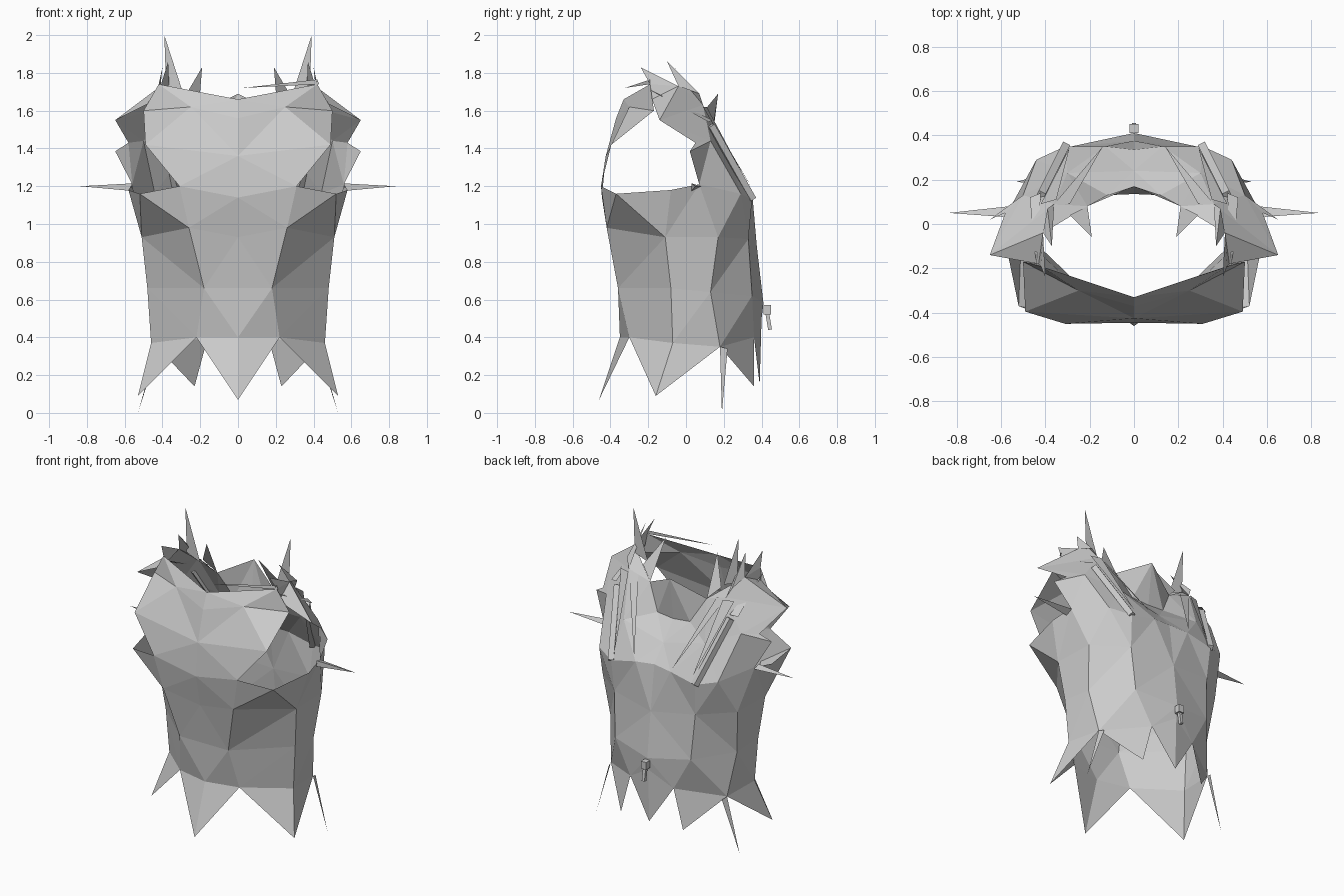
import bpy, bmesh
from mathutils import Vector

old = bpy.data.objects.get("Cube")
if old:
    bpy.data.objects.remove(old)

grey = bpy.data.materials.new("plain grey")
grey.use_nodes = True
COLOUR = (0.6, 0.6, 0.6, 1)
grey.diffuse_color = COLOUR
grey.node_tree.nodes["Principled BSDF"].inputs["Base Color"].default_value = COLOUR

# Named points of the left half, shared by the cloth panels and the spikes
P = {}


def ring(prefix, columns, *points):
    """Store one row of points as prefix_column."""
    for column, point in zip(columns.split(), points):
        P[prefix + "_" + column] = point


COLS = "mid front side rear back spine"
ring("chest", COLS, (0, -.445, 1.14), (.31, -.45, 1.2), (.58, -.08, 1.18),
     (.56, .07, 1.21), (.31, .35, 1.13), (0, .335, 1.18))
ring("chest", "corner blade seam", (.52, -.37, 1.16), (.44, .29, 1.16), (.13, .35, 1.17))
ring("waist", COLS, (0, -.4, .93), (.26, -.42, .98), (.51, -.11, .93),
     (.5, .17, .93), (.3, .33, .92), (0, .375, .88))
ring("hip", COLS, (0, -.36, .66), (.18, -.36, .66), (.48, -.08, .66),
     (.47, .13, .64), (.28, .35, .62), (0, .41, .58))
ring("hem", COLS, (0, -.35, .4), (.22, -.3, .4), (.46, -.07, .37),
     (.43, .18, .35), (.16, .36, .4), (0, .4, .5))
ring("bib", "mid edge", (0, -.425, 1.36), (.49, -.395, 1.42))
ring("collar", "mid half edge", (0, -.37, 1.56), (.25, -.3, 1.62), (.5, -.17, 1.6))
ring("neck", "mid front side crest rear nape spine", (0, -.33, 1.66), (.42, -.19, 1.74),
     (.41, -.04, 1.73), (.36, .09, 1.63), (.21, .08, 1.58), (.12, .13, 1.42), (0, .135, 1.41))
ring("yoke", "front tip arm rear back spine", (.43, -.18, 1.66), (.65, -.14, 1.55),
     (.58, .05, 1.43), (.5, .13, 1.44), (.3, .23, 1.36), (0, .24, 1.29))


def panel(name, faces, mirrored=True):
    """Build one flat-shaded sheet; each face is a string of point names."""
    bm = bmesh.new()
    verts = {}
    for face in faces:
        names = face.split()
        for n in names:
            if n not in verts:
                verts[n] = bm.verts.new(P[n])
        bm.faces.new([verts[n] for n in names])
    bmesh.ops.triangulate(bm, faces=bm.faces)
    bmesh.ops.recalc_face_normals(bm, faces=bm.faces)
    mesh = bpy.data.meshes.new(name)
    bm.to_mesh(mesh)
    bm.free()
    mesh.materials.append(grey)
    obj = bpy.data.objects.new(name, mesh)
    bpy.context.collection.objects.link(obj)
    if mirrored:
        obj.modifiers.new("Mirror", 'MIRROR').merge_threshold = 0.002


def bridge(upper, lower, columns):
    c = columns.split()
    return [f"{upper}_{a} {upper}_{b} {lower}_{b} {lower}_{a}" for a, b in zip(c, c[1:])]


def spikes(name, items, mirrored=True):
    """Pointed shards; each has a tip and base points, fanned into triangles."""
    faces = []
    for i, (tip, *base) in enumerate(items):
        names = []
        for j, point in enumerate(base):
            key = point if isinstance(point, str) else f"{name}_{i}_{j}"
            if key != point:
                P[key] = point
            names.append(key)
        peak = f"{name}_{i}_tip"
        P[peak] = tip
        faces += [f"{a} {b} {peak}" for a, b in zip(names, names[1:])]
        if len(names) > 2:
            faces.append(f"{names[-1]} {names[0]} {peak}")
    panel(name, faces, mirrored)


# Torso: three bands, with extra corners under the arm and shoulder blade
torso = bridge("chest", "waist", "mid front") + bridge("chest", "waist", "side rear")
torso += ["chest_front chest_corner waist_side waist_front",
          "chest_corner chest_side waist_side",
          "chest_rear chest_blade waist_rear",
          "chest_blade chest_back waist_back waist_rear",
          "chest_back chest_seam waist_spine waist_back",
          "chest_seam chest_spine waist_spine"]
torso += bridge("waist", "hip", COLS) + bridge("hip", "hem", COLS)
panel("torso", torso)

# Front bib rising to the collar
panel("front_bib", [
    "chest_mid chest_front bib_edge bib_mid",
    "bib_mid bib_edge collar_half collar_mid",
    "bib_edge collar_edge collar_half",
    "collar_mid collar_half neck_front neck_mid",
    "collar_half collar_edge neck_front",
    "collar_edge yoke_front neck_front"])

# Shoulders, flaring out to a point over each armhole, and the upper back
panel("shoulder_yoke", [
    "neck_front yoke_front neck_side",
    "yoke_front yoke_tip neck_side",
    "neck_side yoke_tip yoke_rear neck_crest",
    "yoke_tip yoke_arm yoke_rear",
    "neck_side neck_crest neck_rear",
    "neck_crest yoke_rear yoke_back neck_rear",
    "neck_rear yoke_back neck_nape",
    "neck_nape yoke_back yoke_spine neck_spine",
    "yoke_arm chest_rear yoke_rear",
    "yoke_rear chest_rear chest_blade",
    "yoke_rear chest_blade chest_back yoke_back",
    "yoke_back chest_back chest_seam",
    "yoke_back chest_seam chest_spine yoke_spine"])

# Pointed flap standing at the back of the neck
P["flap_tip"] = (0, .17, 1.69)
panel("back_collar_flap", ["neck_spine neck_nape flap_tip", "neck_nape neck_rear flap_tip"])

# Ragged hem: each shard hangs between neighbouring hem points
P["hem_tip"] = (.53, -.16, .09)
panel("side_hem_points", ["hem_front hem_side hem_tip", "hem_side hem_rear hem_tip"])
spikes("hem_points", [
    ((0, -.46, .07), "hem_mid", "hem_front"),
    ((.53, .19, 0), "hem_rear", (.42, .22, .34)),
    ((.23, .36, .14), "hem_rear", "hem_back"),
    ((0, .39, .15), "hem_back", "hem_spine")])

# Shards pointing out from the sides
spikes("side_spikes", [
    ((.65, .02, 1.385), "yoke_arm", "chest_rear", "yoke_rear"),
    ((.835, .05, 1.2), (.56, .03, 1.215), (.56, .03, 1.175), (.56, .08, 1.2))])

# Shards standing up round the neck opening
spikes("neck_spikes", [
    ((.39, 0, 2), (.28, 0, 1.66), (.38, 0, 1.7)),
    ((.37, -.1, 1.86), "neck_side", (.39, .07, 1.69), "neck_crest"),
    ((.19, -.06, 1.83), "neck_rear", (.29, .04, 1.66)),
    ((.4, -.24, 1.83), "neck_front", "neck_side")])

# Long blades lying along the back and over the shoulders
spikes("back_blades", [
    ((.14, .35, 1.19), (.29, .09, 1.61), "neck_crest"),
    ((.29, .345, 1.18), (.35, .11, 1.62), (.42, .09, 1.62)),
    ((.44, -.19, 1.71), (.42, .14, 1.55), (.47, .12, 1.54))])

# One thin needle along the collar edge, on the left only
spikes("neck_needle", [
    ((.02, -.325, 1.72), (.42, -.19, 1.765), (.43, -.19, 1.74))], mirrored=False)


def bar(name, start, end, width, mirrored=False):
    """Square bar between two points."""
    a, b = Vector(start), Vector(end)
    bm = bmesh.new()
    bmesh.ops.create_cube(bm, size=1)
    bmesh.ops.scale(bm, vec=(width, width, (b - a).length), verts=bm.verts)
    turn = (b - a).to_track_quat('Z', 'Y').to_matrix()
    bmesh.ops.rotate(bm, matrix=turn, verts=bm.verts)
    bmesh.ops.translate(bm, vec=(a + b) / 2, verts=bm.verts)
    mesh = bpy.data.meshes.new(name)
    bm.to_mesh(mesh)
    bm.free()
    mesh.materials.append(grey)
    obj = bpy.data.objects.new(name, mesh)
    bpy.context.collection.objects.link(obj)
    if mirrored:
        obj.modifiers.new("Mirror", 'MIRROR')


# Back straps, and the fastener low on the spine
bar("back_straps", (.31, .35, 1.13), (.42, .13, 1.52), .035, mirrored=True)
bar("fastener_block", (0, .43, .57), (0, .43, .52), .04)
bar("fastener_pull", (0, .43, .53), (0, .445, .44), .02)
